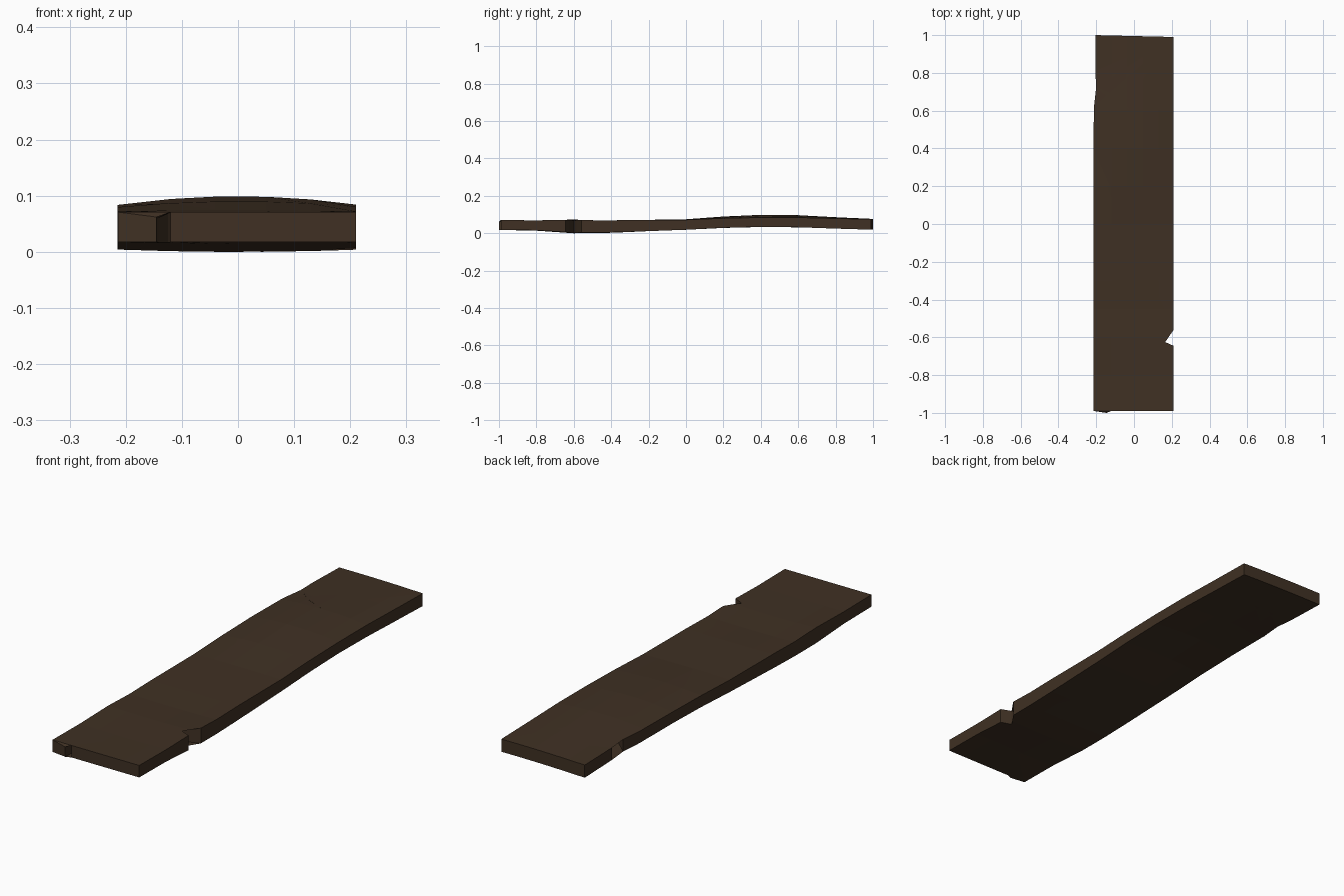
import bpy, bmesh
from mathutils import Vector

if "Cube" in bpy.data.objects:
    bpy.data.objects.remove(bpy.data.objects["Cube"])

# plank outline seen from above, including the three splits
OUTLINE = [
    (-.214, -.99), (-.145, -1), (-.142, -.88), (-.125, -.80), (-.122, -.88), (-.12, -.99),
    (.21, -.99), (.21, -.645), (.165, -.625), (.04, -.60), (.12, -.585), (.21, -.56),
    (.21, .99), (-.205, 1), (-.205, .81), (-.12, .69), (-.02, .605), (-.11, .65),
    (-.2, .725), (-.212, .62), (-.215, .4)]

# warp along the length: y, top edge z, bottom edge z, extra height mid-width
WARP = [
    (-1, .072, .019, .0), (-.8, .070, .017, -.002), (-.6, .074, .005, -.004),
    (-.45, .069, .005, -.003), (-.3, .072, .009, -.001), (0, .073, .020, .003),
    (.2, .081, .030, .010), (.4, .085, .035, .015), (.6, .085, .033, .013),
    (.8, .080, .026, .007), (1, .076, .020, .002)]


def warp(y):
    for a, b in zip(WARP, WARP[1:]):
        if y <= b[0]:
            t = (y - a[0]) / (b[0] - a[0])
            return [p + (q - p) * t for p, q in zip(a, b)][1:]
    return WARP[-1][1:]


# flat plank, triangulated then sliced so that it can bend
bm = bmesh.new()
bm.faces.new([bm.verts.new((x, y, 0)) for x, y in OUTLINE])
bmesh.ops.triangulate(bm, faces=bm.faces[:])
cuts = [((0, w[0], 0), (0, 1, 0)) for w in WARP[1:-1]]
cuts += [((x, 0, 0), (1, 0, 0)) for x in (-.12, -.04, .05, .13)]
for co, no in cuts:
    bmesh.ops.bisect_plane(bm, geom=bm.verts[:] + bm.edges[:] + bm.faces[:],
                           dist=1e-5, plane_co=co, plane_no=no)

# thickness
ext = bmesh.ops.extrude_face_region(bm, geom=bm.faces[:], use_keep_orig=True)
top = {g for g in ext["geom"] if isinstance(g, bmesh.types.BMVert)}

# bend and crown
for v in bm.verts:
    t, b, crown = warp(v.co.y)
    v.co.z = (t if v in top else b) + crown * (1 - (v.co.x / .212) ** 2)
    if v.co.x < -.13 and v.co.y < -.85 and v in top and v.co.x > -.16:
        v.co.z -= .009      # sagging splinter corner
low = min(v.co.z for v in bm.verts)
for v in bm.verts:
    v.co.z -= low
bmesh.ops.recalc_face_normals(bm, faces=bm.faces[:])

mesh = bpy.data.meshes.new("plank")
bm.to_mesh(mesh)
bm.free()
plank = bpy.data.objects.new("plank", mesh)
bpy.context.collection.objects.link(plank)

# dark wood
wood = bpy.data.materials.new("dark_wood")
wood.diffuse_color = (.05, .03, .017, 1)
wood.use_nodes = True
wood.node_tree.nodes["Principled BSDF"].inputs["Base Color"].default_value = wood.diffuse_color
mesh.materials.append(wood)
